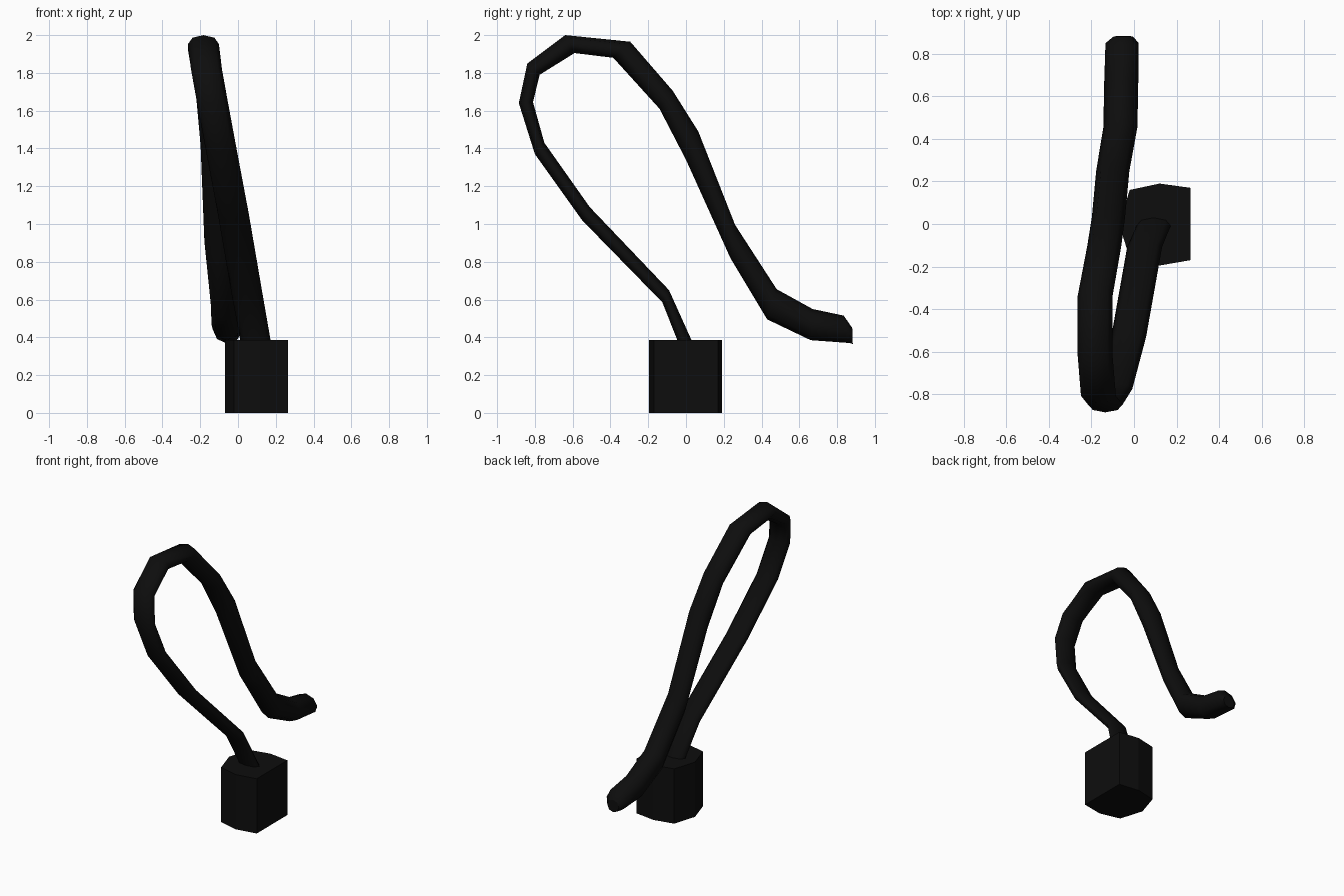
import bpy, bmesh, math
from mathutils import Vector

if "Cube" in bpy.data.objects:
    bpy.data.objects.remove(bpy.data.objects["Cube"])

black = bpy.data.materials.new("matte black")
black.diffuse_color = (0.004, 0.004, 0.004, 1)
black.use_nodes = True
black.node_tree.nodes["Principled BSDF"].inputs["Base Color"].default_value = black.diffuse_color


def make_object(name, bm):
    bmesh.ops.recalc_face_normals(bm, faces=bm.faces[:])
    mesh = bpy.data.meshes.new(name)
    bm.to_mesh(mesh)
    bm.free()
    mesh.materials.append(black)
    obj = bpy.data.objects.new(name, mesh)
    bpy.context.collection.objects.link(obj)
    return obj


# Base block: seven-sided prism
outline = [(-0.07, 0), (-0.02, -0.16), (0.12, -0.195), (0.265, -0.17),
           (0.265, 0.17), (0.12, 0.19), (-0.02, 0.16)]
bm = bmesh.new()
face = bm.faces.new([bm.verts.new((x, y, 0)) for x, y in outline])
top = bmesh.ops.extrude_face_region(bm, geom=[face])["geom"]
bmesh.ops.translate(bm, vec=(0, 0, 0.385),
                    verts=[v for v in top if isinstance(v, bmesh.types.BMVert)])
make_object("base_block", bm)

# Looped cord: per ring, x centre, x half width, outer (y, z), inner (y, z)
rings = [
    (0.095, 0.08, (-0.04, 0.37), (0.036, 0.37)),
    (0.05, 0.082, (-0.125, 0.585), (-0.09, 0.65)),
    (-0.025, 0.082, (-0.55, 1.02), (-0.51, 1.09)),
    (-0.09, 0.082, (-0.80, 1.37), (-0.75, 1.43)),
    (-0.135, 0.082, (-0.885, 1.64), (-0.81, 1.645)),
    (-0.167, 0.082, (-0.84, 1.85), (-0.775, 1.79)),
    (-0.183, 0.082, (-0.64, 2.0), (-0.59, 1.905)),
    (-0.183, 0.082, (-0.295, 1.965), (-0.385, 1.88)),
    (-0.14, 0.08, (-0.07, 1.705), (-0.14, 1.61)),
    (-0.12, 0.078, (0.065, 1.49), (0.0, 1.34)),
    (-0.10, 0.078, (0.26, 0.995), (0.235, 0.82)),
    (-0.064, 0.08, (0.48, 0.655), (0.43, 0.495)),
    (-0.06, 0.08, (0.67, 0.55), (0.66, 0.385)),
    (-0.056, 0.078, (0.835, 0.515), (0.865, 0.37)),
    (-0.05, 0.045, (0.88, 0.45), (0.883, 0.365)),
]
SIDES = 8
bm = bmesh.new()
loops = []
for cx, half, outer, inner in rings:
    a, b = Vector((cx, *outer)), Vector((cx, *inner))
    mid, arm = (a + b) / 2, (a - b) / 2
    loops.append([bm.verts.new(mid + arm * math.cos(t) + Vector((half * math.sin(t), 0, 0)))
                  for t in (2 * math.pi * i / SIDES for i in range(SIDES))])
for p, q in zip(loops, loops[1:]):
    for i in range(SIDES):
        j = (i + 1) % SIDES
        bm.faces.new((p[i], p[j], q[j], q[i])).smooth = True
bm.faces.new(loops[0])
bm.faces.new(loops[-1])
make_object("looped_cord", bm)
